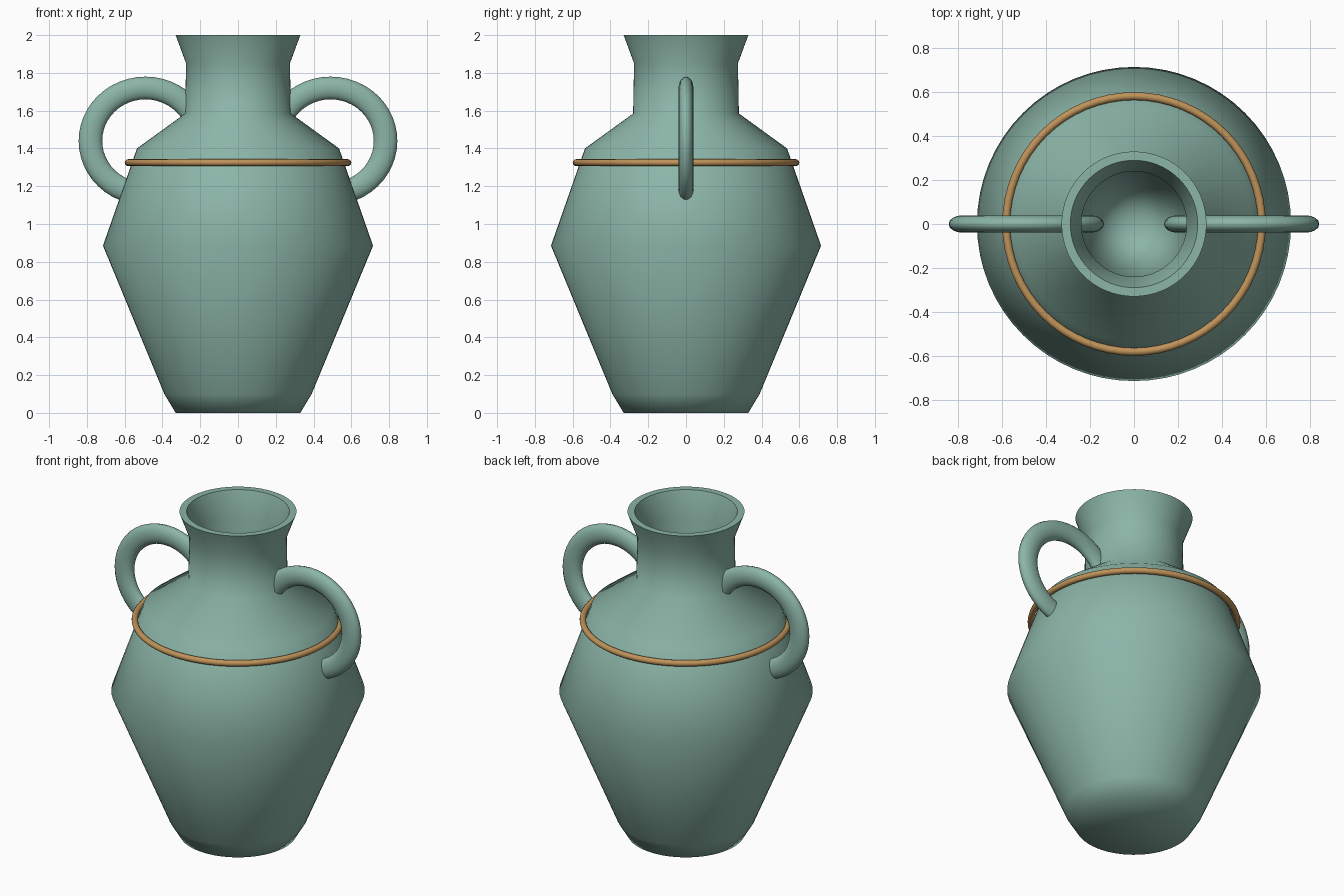
import bpy
import bmesh
import math
from mathutils import Vector

cube = bpy.data.objects.get("Cube")
if cube:
    bpy.data.objects.remove(cube, do_unlink=True)


def make_material(name, rgb):
    mat = bpy.data.materials.new(name)
    mat.use_nodes = True
    color = (*rgb, 1.0)
    mat.diffuse_color = color
    mat.node_tree.nodes["Principled BSDF"].inputs["Base Color"].default_value = color
    return mat


def finish(name, bm, mat, smooth_angle):
    mesh = bpy.data.meshes.new(name)
    bmesh.ops.recalc_face_normals(bm, faces=bm.faces)
    bm.to_mesh(mesh)
    bm.free()
    mesh.materials.append(mat)
    obj = bpy.data.objects.new(name, mesh)
    bpy.context.collection.objects.link(obj)
    bpy.ops.object.select_all(action="DESELECT")
    obj.select_set(True)
    bpy.context.view_layer.objects.active = obj
    bpy.ops.object.shade_smooth_by_angle(angle=math.radians(smooth_angle))
    return obj


def lathe(name, profile, mat, closed=False, segments=64, smooth_angle=65):
    """Spin an (r, z) profile around the z axis."""
    bm = bmesh.new()
    verts = [bm.verts.new((r, 0, z)) for r, z in profile]
    edges = [bm.edges.new(pair) for pair in zip(verts, verts[1:])]
    if closed:
        edges.append(bm.edges.new((verts[-1], verts[0])))
    bmesh.ops.spin(bm, geom=verts + edges, cent=(0, 0, 0), axis=(0, 0, 1),
                   angle=math.tau, steps=segments, use_merge=True)
    bmesh.ops.remove_doubles(bm, verts=bm.verts, dist=0.0005)
    return finish(name, bm, mat, smooth_angle)


def circle(center, radius, count):
    return [(center + radius * math.cos(math.tau * i / count),
             radius * math.sin(math.tau * i / count)) for i in range(count)]


glaze = make_material("sage_green_glaze", (0.26, 0.46, 0.39))
gold = make_material("warm_gold", (0.52, 0.29, 0.10))

# Jar wall: outside from foot to rim, then the hollow inside
outside = [(0, 0), (0.33, 0), (0.39, 0.10), (0.715, 0.885), (0.535, 1.40),
           (0.28, 1.585), (0.275, 1.85), (0.33, 2.0)]
inside = [(0.29, 2.0), (0.24, 1.85), (0.24, 1.58), (0, 0.08)]
lathe("jar_body", outside + inside, glaze)

# Raised band around the shoulder
band = lathe("shoulder_band", circle(0.582, 0.018, 12), gold, closed=True)
band.location.z = 1.325

# Pair of ring handles, flattened front to back
for side, x in (("left", 0.49), ("right", -0.49)):
    handle = lathe(side + "_handle", circle(0.28, 0.06, 16), glaze,
                   closed=True, segments=48)
    handle.scale = Vector((1.04, 1.0, 0.66))
    handle.rotation_euler.x = math.pi / 2
    handle.location = (x, 0, 1.44)
